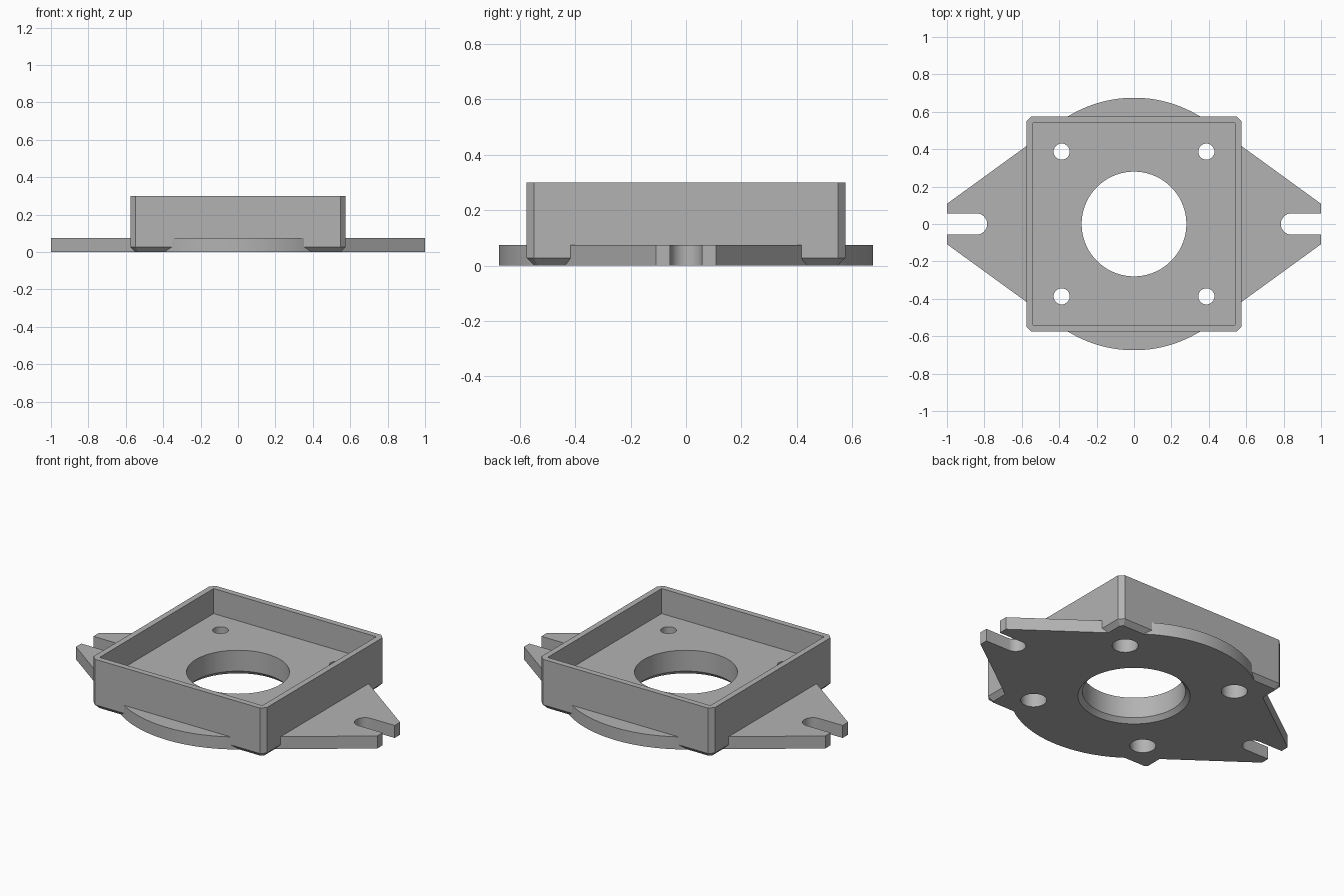
import bpy
import bmesh
from math import cos, sin, acos, pi, radians

default_cube = bpy.data.objects.get("Cube")
if default_cube:
    bpy.data.objects.remove(default_cube, do_unlink=True)

HALF, HEIGHT, CHAMFER = 0.575, 0.3, 0.027
FLOOR, INNER, PLATE = 0.15, 0.54, 0.075
DISC = 0.675

grey = bpy.data.materials.new("light grey")
grey.use_nodes = True
colour = (0.45, 0.45, 0.45, 1)
grey.diffuse_color = colour
grey.node_tree.nodes["Principled BSDF"].inputs["Base Color"].default_value = colour


def arc(cx, r, a0, a1, n):
    return [(cx + r * cos(a0 + (a1 - a0) * i / n), r * sin(a0 + (a1 - a0) * i / n))
            for i in range(n + 1)]


def loft(name, rings):
    """Closed solid through matching rings of (points, z)."""
    bm = bmesh.new()
    loops = [[bm.verts.new((x, y, z)) for x, y in pts] for pts, z in rings]
    n = len(loops[0])
    for low, high in zip(loops, loops[1:]):
        for i in range(n):
            j = (i + 1) % n
            bm.faces.new((low[i], low[j], high[j], high[i]))
    bm.faces.new(loops[0][::-1])
    bm.faces.new(loops[-1])
    bmesh.ops.recalc_face_normals(bm, faces=bm.faces)
    mesh = bpy.data.meshes.new(name)
    bm.to_mesh(mesh)
    bm.free()
    mesh.materials.append(grey)
    obj = bpy.data.objects.new(name, mesh)
    bpy.context.collection.objects.link(obj)
    return obj


def turned(name, steps, sides, x=0, y=0):
    """Round solid from (radius, z) steps."""
    obj = loft(name, [(arc(0, r, 0, 2 * pi * (1 - 1 / sides), sides - 1), z)
                      for r, z in steps])
    obj.location = (x, y, 0)
    return obj


def combine(target, other, operation):
    bpy.context.view_layer.update()
    mod = target.modifiers.new(operation.lower(), "BOOLEAN")
    mod.operation, mod.solver, mod.object = operation, "EXACT", other
    bpy.context.view_layer.objects.active = target
    bpy.ops.object.modifier_apply(modifier=mod.name)
    bpy.data.objects.remove(other, do_unlink=True)


def square(h, c):
    return [(h, c - h), (h, h - c), (h - c, h), (c - h, h),
            (-h, h - c), (-h, c - h), (c - h, -h), (h - c, -h)]


# Square housing with chamfered lower edge and corners
body = loft("fan_housing", [(square(HALF - CHAMFER, CHAMFER / 2), 0),
                            (square(HALF, CHAMFER), CHAMFER),
                            (square(HALF, CHAMFER), HEIGHT)])

# Mounting flange: disc with tangent ears, each ear slotted
tip = 0.108
reach = (1 + tip ** 2) ** 0.5
tangent = acos(DISC / reach) + acos(1 / reach)
slot = [(1, 0.057)] + arc(0.842, 0.057, pi / 2, 3 * pi / 2, 16) + [(1, -0.057)]
right = [(1, -tip)] + slot[::-1] + [(1, tip)]
front_half = arc(0, DISC, tangent, pi - tangent, 40)
half = right + front_half
outline = half + [(-x, -y) for x, y in half]
flange = loft("flange", [(outline, 0), (outline, PLATE)])
combine(body, flange, "UNION")

# Open tray
pocket = square(INNER, 0.0005)
combine(body, loft("tray_cutter", [(pocket, FLOOR), (pocket, HEIGHT + 0.1)]), "DIFFERENCE")

# Central opening, flared at the underside
combine(body, turned("bore_cutter", [(0.325, -0.02), (0.28, 0.025), (0.28, 0.25)], 72),
        "DIFFERENCE")

# Four screw holes, counterbored from below
for sx in (-1, 1):
    for sy in (-1, 1):
        steps = [(0.071, -0.05), (0.071, 0.1), (0.043, 0.1), (0.043, 0.25)]
        combine(body, turned("screw_cutter", steps, 32, sx * 0.387, sy * 0.387), "DIFFERENCE")

bpy.ops.object.select_all(action="DESELECT")
body.select_set(True)
bpy.context.view_layer.objects.active = body
bpy.ops.object.shade_smooth_by_angle(angle=radians(25))
